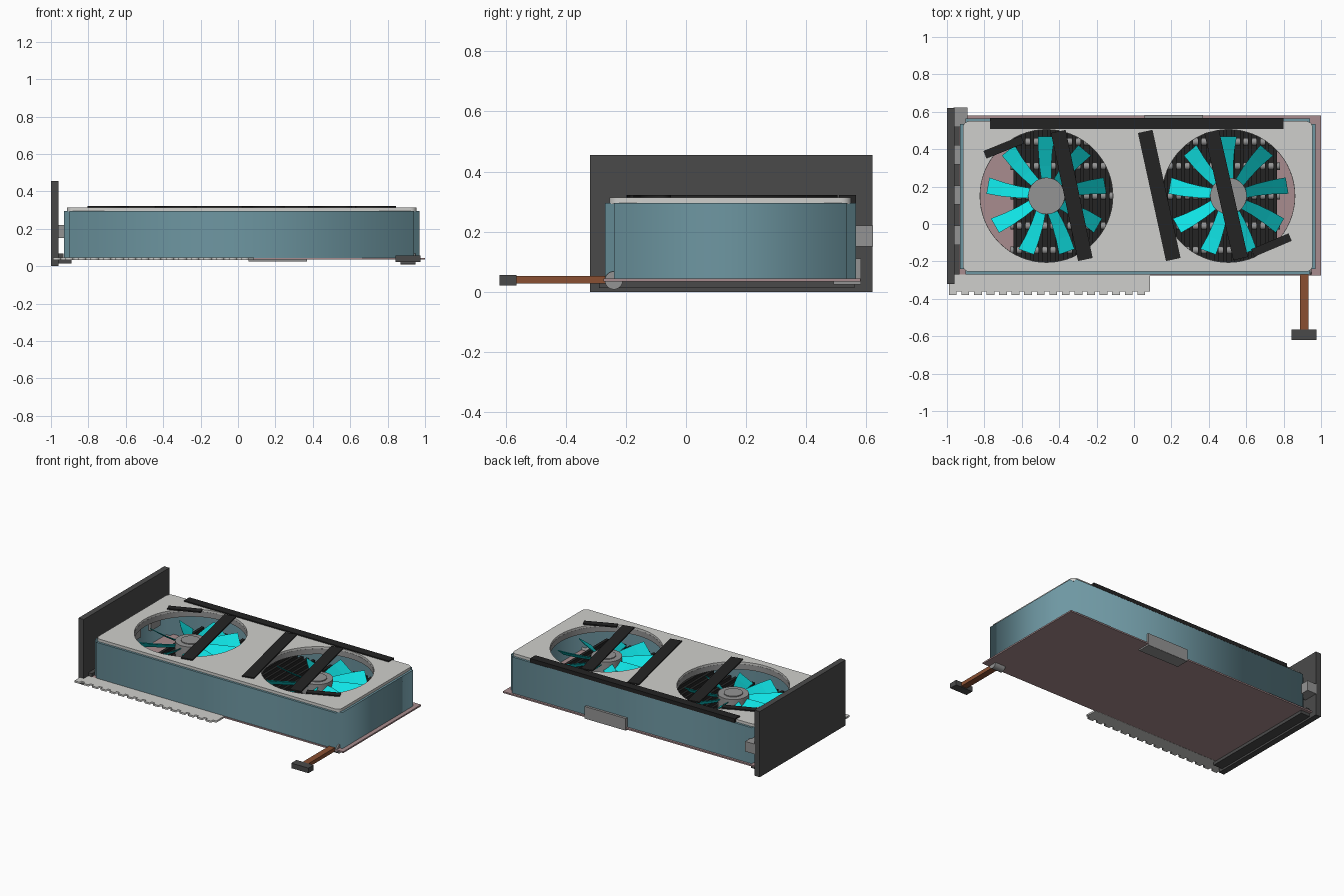
import bpy, bmesh, math
from mathutils import Matrix, Vector

if "Cube" in bpy.data.objects:
    bpy.data.objects.remove(bpy.data.objects["Cube"])


def mat(name, r, g, b):
    m = bpy.data.materials.new(name)
    lin = lambda c: ((c / 255 + 0.055) / 1.055) ** 2.4 if c > 10 else c / 255 / 12.92
    m.diffuse_color = (lin(r), lin(g), lin(b), 1)
    m.use_nodes = True
    m.node_tree.nodes["Principled BSDF"].inputs["Base Color"].default_value = m.diffuse_color
    return m


TEAL = mat("slate_teal", 110, 151, 162)
LIGHT = mat("light_grey", 207, 207, 204)
BLACK = mat("black", 35, 35, 35)
DARK = mat("dark_grey", 74, 74, 74)
PINK = mat("dusty_rose", 168, 140, 142)
GREY = mat("mid_grey", 148, 148, 148)
BROWN = mat("brown", 138, 80, 50)
CYAN = mat("cyan", 15, 226, 228)


def finish(name, bm, m, smooth=False):
    bmesh.ops.recalc_face_normals(bm, faces=bm.faces)
    me = bpy.data.meshes.new(name)
    bm.to_mesh(me)
    bm.free()
    me.materials.append(m)
    ob = bpy.data.objects.new(name, me)
    bpy.context.collection.objects.link(ob)
    if smooth:
        bpy.ops.object.select_all(action='DESELECT')
        bpy.context.view_layer.objects.active = ob
        ob.select_set(True)
        bpy.ops.object.shade_smooth_by_angle()
    return ob


def boxes(name, m, *specs):
    """One object from boxes given as x0, x1, y0, y1, z0, z1."""
    bm = bmesh.new()
    for x0, x1, y0, y1, z0, z1 in specs:
        mid = Matrix.Translation(((x0 + x1) / 2, (y0 + y1) / 2, (z0 + z1) / 2))
        bmesh.ops.create_cube(bm, size=1, matrix=mid @ Matrix.Diagonal((x1 - x0, y1 - y0, z1 - z0, 1)))
    return finish(name, bm, m)


def cylinders(name, m, *specs, seg=32):
    """One object from cylinders given as start, end, radius."""
    bm = bmesh.new()
    for a, b, r in specs:
        a, b = Vector(a), Vector(b)
        rot = (b - a).to_track_quat('Z', 'Y').to_matrix().to_4x4()
        bmesh.ops.create_cone(bm, cap_ends=True, segments=seg, radius1=r, radius2=r,
                              depth=(b - a).length, matrix=Matrix.Translation((a + b) / 2) @ rot)
    return finish(name, bm, m, True)


def plate(name, m, loops, z0, z1, smooth=False):
    """Flat outline with holes, extruded from z0 to z1."""
    cu = bpy.data.curves.new(name, 'CURVE')
    cu.dimensions, cu.fill_mode, cu.extrude = '2D', 'BOTH', (z1 - z0) / 2
    for pts in loops:
        sp = cu.splines.new('POLY')
        sp.points.add(len(pts) - 1)
        for p, (x, y) in zip(sp.points, pts):
            p.co = (x, y, 0, 1)
        sp.use_cyclic_u = True
    tmp = bpy.data.objects.new(name + "_outline", cu)
    bpy.context.collection.objects.link(tmp)
    me = bpy.data.meshes.new_from_object(tmp.evaluated_get(bpy.context.evaluated_depsgraph_get()))
    bpy.data.objects.remove(tmp)
    bm = bmesh.new()
    bm.from_mesh(me)
    bpy.data.meshes.remove(me)
    bmesh.ops.remove_doubles(bm, verts=bm.verts, dist=1e-5)
    bmesh.ops.translate(bm, verts=bm.verts, vec=(0, 0, (z0 + z1) / 2))
    return finish(name, bm, m, smooth)


def circle(cx, cy, r, n=64):
    return [(cx + r * math.cos(2 * math.pi * i / n), cy + r * math.sin(2 * math.pi * i / n)) for i in range(n)]


def notched(x0, x1, y0, y1, c):
    return [(x0 + c, y0), (x1 - c, y0), (x1 - c, y0 + c), (x1, y0 + c), (x1, y1 - c), (x1 - c, y1 - c),
            (x1 - c, y1), (x0 + c, y1), (x0 + c, y1 - c), (x0, y1 - c), (x0, y0 + c), (x0 + c, y0 + c)]


def rounded(x0, x1, y0, y1, r, n=5):
    out = []
    for k, (cx, cy) in enumerate([(x1 - r, y1 - r), (x0 + r, y1 - r), (x0 + r, y0 + r), (x1 - r, y0 + r)]):
        for i in range(n + 1):
            a = math.pi / 2 * (k + i / n)
            out.append((cx + r * math.cos(a), cy + r * math.sin(a)))
    return out


def strip(a, b, w, z0=0.314, z1=0.322):
    """Slanted trim strip as an outline whose ends are square."""
    a, b = Vector(a), Vector(b)
    d = (b - a).normalized()
    n = Vector((-d.y, d.x)) * w / 2
    return [tuple(p) for p in (a - n, b - n, b + n, a + n)]


FANS = [(-0.468, 0.15), (0.505, 0.15)]

# circuit board and edge connector with teeth
boxes("circuit_board", PINK, (-0.96, 1.0, -0.275, 0.58, 0.035, 0.045))
teeth = [(-0.99, -0.27)]
N, X0, X1 = 16, -0.99, 0.085
p = (X1 - X0) / N
for i in range(N):
    x = X0 + i * p
    teeth += [(x, -0.38), (x + p * 0.62, -0.38), (x + p * 0.62, -0.36), (x + p, -0.36)]
teeth += [(X1, -0.27)]
plate("edge_connector", LIGHT, [teeth], 0.034, 0.046)

# shroud walls with notched corners, and cover with fan openings
plate("shroud_walls", TEAL, [notched(-0.93, 0.97, -0.27, 0.565, 0.03),
                             notched(-0.91, 0.95, -0.25, 0.545, 0.03)], 0.045, 0.295)
plate("shroud_cover", LIGHT, [rounded(-0.915, 0.955, -0.255, 0.55, 0.035)]
      + [circle(x, y, 0.355) for x, y in FANS], 0.292, 0.314, True)
for i, (x, y) in enumerate(FANS):
    plate(f"fan_collar_{i}", GREY, [circle(x, y, 0.362), circle(x, y, 0.354)], 0.262, 0.30, True)

# black trim on the cover
boxes("back_trim", BLACK, (-0.77, 0.80, 0.508, 0.566, 0.295, 0.322))
for i, (a, b, w) in enumerate([((-0.405, 0.495), (-0.26, -0.19), 0.08),
                               ((0.06, 0.495), (0.21, -0.19), 0.08),
                               ((0.415, 0.495), (0.57, -0.185), 0.08),
                               ((-0.797, 0.37), (-0.595, 0.452), 0.044),
                               ((0.635, -0.155), (0.835, -0.07), 0.044)]):
    plate(f"trim_strip_{i}", BLACK, [strip(a, b, w)], 0.313, 0.322)

# heatsink fins and heat pipes
count = 32
step = (0.765 + 0.645 - 0.02) / (count - 1)
boxes("heatsink", BLACK, (-0.645, 0.765, -0.22, 0.52, 0.045, 0.07),
      *[(-0.645 + i * step, -0.625 + i * step, -0.22, 0.52, 0.068, 0.17) for i in range(count)])
cylinders("heat_pipes", GREY, *[((-0.66, y, 0.13), (0.78, y, 0.13), 0.02) for y in (-0.14, -0.01, 0.15, 0.31, 0.44)],
          seg=16)

# fans: hub plus nine pitched blades
for i, (x, y) in enumerate(FANS):
    cylinders(f"fan_hub_{i}", GREY, ((x, y, 0.16), (x, y, 0.262), 0.098),
              ((x, y, 0.26), (x, y, 0.268), 0.06))
    bm = bmesh.new()
    for k in range(9):
        rot = Matrix.Translation((x, y, 0.222)) @ Matrix.Rotation(math.radians(90 + 40 * k), 4, 'Z')
        rows = []
        for r, w, sweep in ((0.08, 0.026, 0), (0.16, 0.032, 0.006), (0.24, 0.038, 0.006), (0.318, 0.044, 0)):
            rows.append([bm.verts.new(rot @ Vector((r, sweep + s * w, s * w * 0.75 + t)))
                         for s, t in ((-1, -0.003), (1, -0.003), (1, 0.003), (-1, 0.003))])
        for a, b in zip(rows, rows[1:]):
            for j in range(4):
                bm.faces.new((a[j], a[(j + 1) % 4], b[(j + 1) % 4], b[j]))
        bm.faces.new(rows[0])
        bm.faces.new(rows[-1])
    finish(f"fan_blades_{i}", bm, CYAN)

# mounting bracket with bottom flange, and display ports
boxes("bracket", DARK, (-1.0, -0.96, -0.32, 0.62, 0.0, 0.455),
      (-0.97, -0.89, -0.29, 0.56, 0.013, 0.034), (-0.97, -0.932, -0.27, 0.56, 0.046, 0.068))
boxes("display_ports", GREY, *[(-0.965, -0.89, y - 0.052, y + 0.052, 0.15, 0.22)
                               for y in (0.57, 0.37, 0.155, -0.06)])

# back clip around the board edge
boxes("back_clip", GREY, (0.055, 0.37, 0.564, 0.582, 0.026, 0.11),
      (0.055, 0.37, 0.49, 0.58, 0.025, 0.036))

# power cable, its root and plug
cylinders("cable_root", GREY, ((0.87, -0.24, 0.038), (0.95, -0.24, 0.038), 0.03))
boxes("power_cable", BROWN, (0.888, 0.932, -0.57, -0.24, 0.027, 0.053))
boxes("power_plug", DARK, (0.843, 0.975, -0.62, -0.563, 0.021, 0.056))
